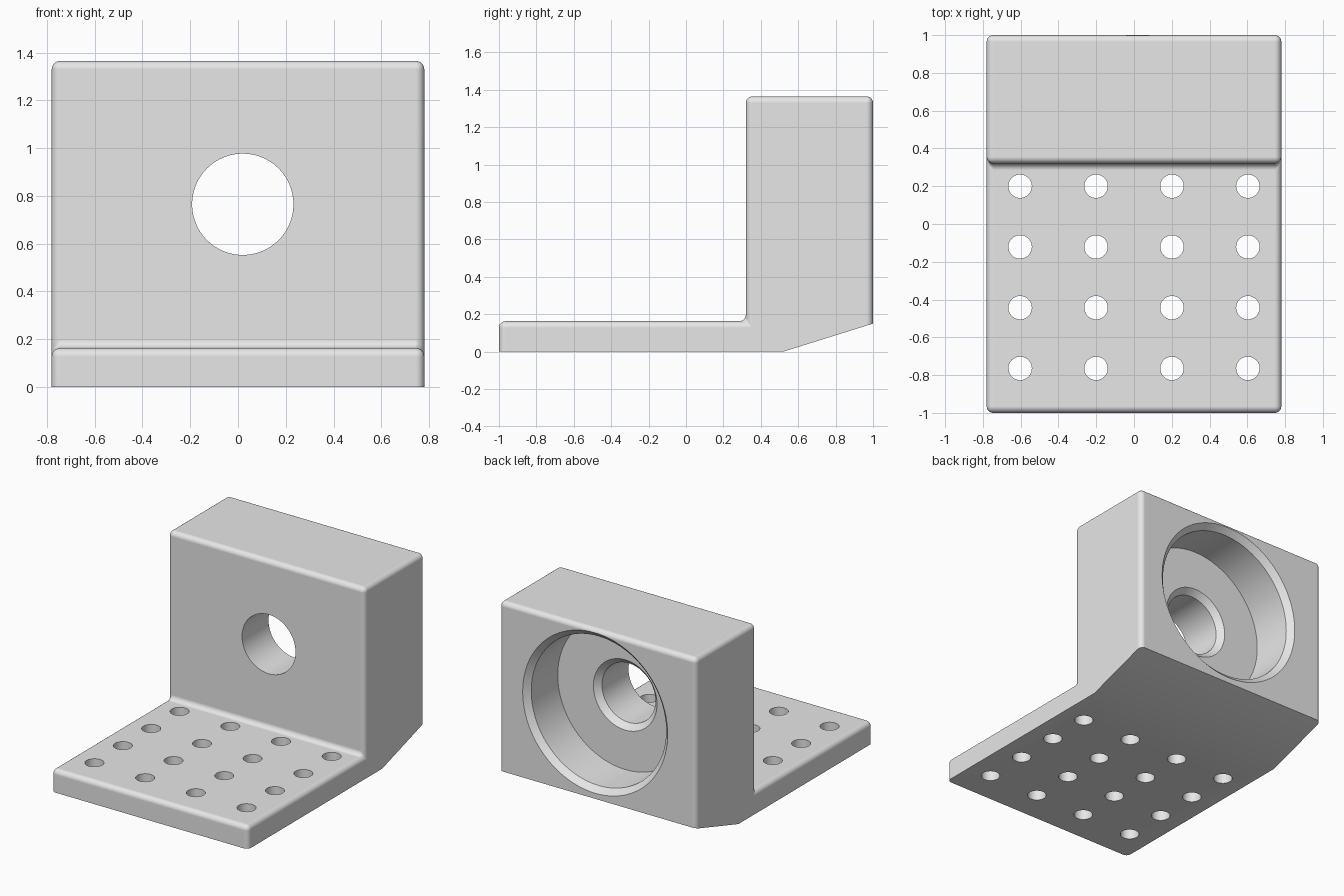
import bpy, bmesh, math
from mathutils import Matrix, Vector

cube = bpy.data.objects.get("Cube")
if cube:
    bpy.data.objects.remove(cube, do_unlink=True)

HALF_WIDTH = 0.78
EDGE_RADIUS = 0.035
BORE_X, BORE_Z = 0.02, 0.765


def to_object(name, bm):
    bmesh.ops.recalc_face_normals(bm, faces=bm.faces)
    mesh = bpy.data.meshes.new(name)
    bm.to_mesh(mesh)
    bm.free()
    obj = bpy.data.objects.new(name, mesh)
    bpy.context.collection.objects.link(obj)
    return obj


def cut(target, cutter):
    """Subtract the cutter from the target, then discard it."""
    cutter.hide_render = True
    mod = target.modifiers.new("cut", "BOOLEAN")
    mod.operation = "DIFFERENCE"
    mod.solver = "EXACT"
    mod.object = cutter
    bpy.context.view_layer.objects.active = target
    bpy.ops.object.modifier_apply(modifier=mod.name)
    bpy.data.objects.remove(cutter, do_unlink=True)


grey = bpy.data.materials.new("light grey")
grey.use_nodes = True
grey.diffuse_color = (0.8, 0.8, 0.8, 1)
grey.node_tree.nodes["Principled BSDF"].inputs["Base Color"].default_value = (0.8, 0.8, 0.8, 1)

# Bracket body: L-shaped side profile (y, z) extruded across the width
profile = [(-1, 0), (0.52, 0), (1, 0.15), (1, 1.365), (0.32, 1.365), (0.32, 0.163), (-1, 0.163)]
bm = bmesh.new()
side = bm.faces.new([bm.verts.new((-HALF_WIDTH, y, z)) for y, z in profile])
extruded = bmesh.ops.extrude_face_region(bm, geom=[side])["geom"]
bmesh.ops.translate(bm, vec=(2 * HALF_WIDTH, 0, 0),
                    verts=[g for g in extruded if isinstance(g, bmesh.types.BMVert)])
bmesh.ops.recalc_face_normals(bm, faces=bm.faces)

# Round every edge except those around the underside
rounded = [e for e in bm.edges if all(f.normal.z > -0.1 for f in e.link_faces)]
bmesh.ops.bevel(bm, geom=rounded, offset=EDGE_RADIUS, offset_type="OFFSET",
                segments=6, profile=0.5, affect="EDGES", clamp_overlap=True)
bracket = to_object("bracket", bm)
bracket.data.materials.append(grey)

# Stepped bore: chamfered counterbore at the back, chamfered through hole
bore = [(0, 1.1), (0.675, 1.1), (0.535, 0.96), (0.535, 0.66), (0.252, 0.66),
        (0.212, 0.62), (0.212, 0.2), (0, 0.2)]
bm = bmesh.new()
verts = [bm.verts.new((BORE_X + r, y, BORE_Z)) for r, y in bore]
edges = [bm.edges.new(pair) for pair in zip(verts, verts[1:])]
bmesh.ops.spin(bm, geom=verts + edges, cent=(BORE_X, 0, BORE_Z), axis=(0, 1, 0),
               angle=math.tau, steps=96, use_merge=False)
bmesh.ops.remove_doubles(bm, verts=bm.verts, dist=0.0001)
cut(bracket, to_object("bore_cutter", bm))

# Grid of mounting holes through the base plate
bm = bmesh.new()
for i in range(4):
    for j in range(4):
        place = Matrix.Translation(Vector((-0.603 + 0.402 * i, 0.2 - 0.3215 * j, 0.08)))
        bmesh.ops.create_cone(bm, cap_ends=True, segments=40, radius1=0.062,
                              radius2=0.062, depth=0.4, matrix=place)
cut(bracket, to_object("hole_cutter", bm))

# Smooth rounds, flat faces
bpy.ops.object.select_all(action="DESELECT")
bracket.select_set(True)
bpy.context.view_layer.objects.active = bracket
bpy.ops.object.shade_smooth_by_angle(angle=math.radians(30))
normals = bracket.modifiers.new("flat face normals", "WEIGHTED_NORMAL")
normals.keep_sharp = True
